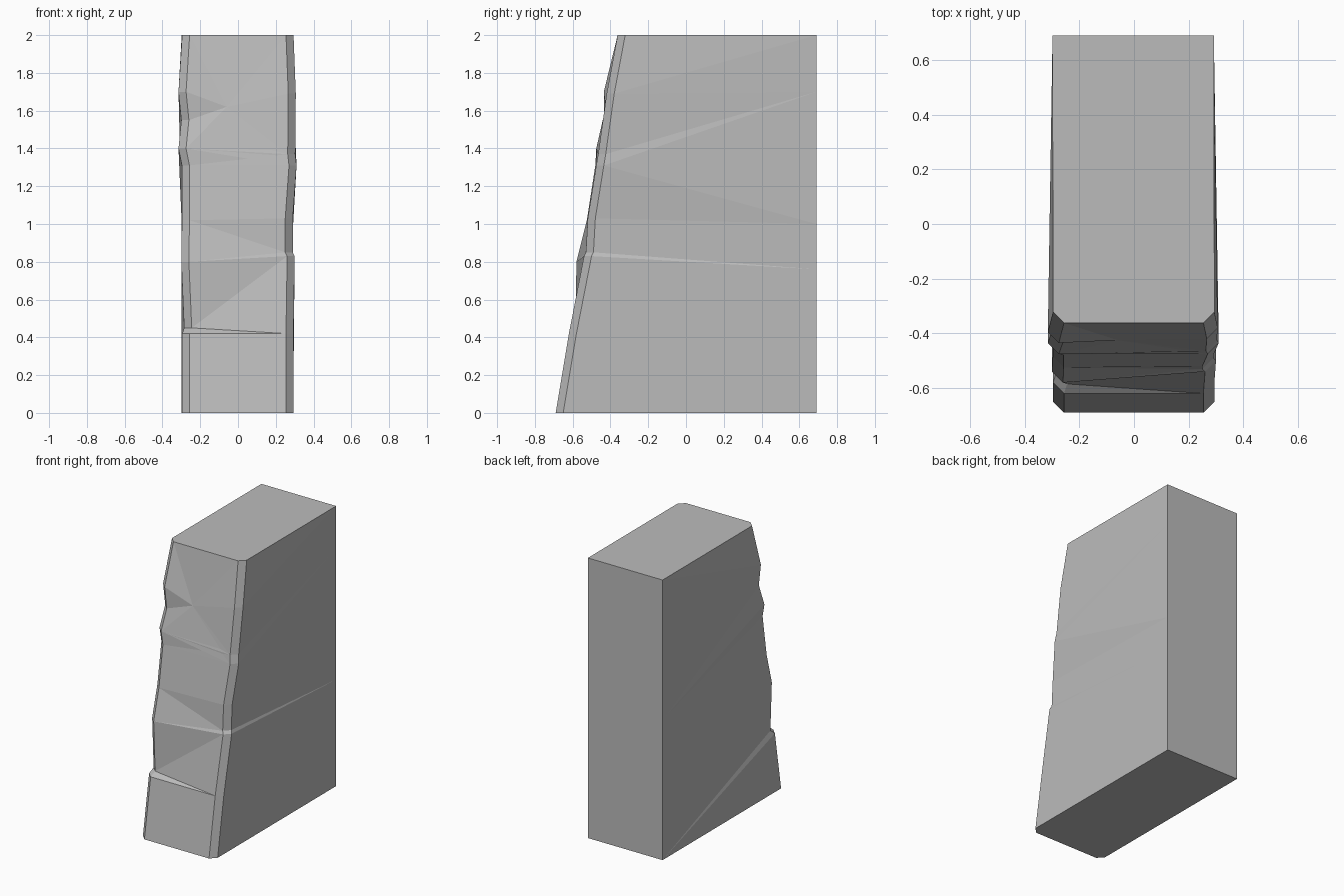
import bpy
import bmesh

default = bpy.data.objects.get("Cube")
if default:
    bpy.data.objects.remove(default, do_unlink=True)

CHAMFER = 0.04
BACK = 0.69

bm = bmesh.new()

# Weathered front edges, bottom to top: x, y, z
left_points = [
    (-0.256, -0.69, 0), (-0.256, -0.62, 0.42), (-0.245, -0.585, 0.45),
    (-0.26, -0.58, 0.8), (-0.257, -0.525, 1.02), (-0.257, -0.48, 1.31),
    (-0.275, -0.475, 1.4), (-0.26, -0.433, 1.55), (-0.275, -0.435, 1.7),
    (-0.256, -0.362, 2),
]
right_points = [
    (0.254, -0.69, 0), (0.254, -0.62, 0.42), (0.26, -0.54, 0.83),
    (0.25, -0.53, 0.85), (0.25, -0.52, 1.03), (0.27, -0.475, 1.31),
    (0.263, -0.465, 1.37), (0.266, -0.42, 1.69), (0.254, -0.362, 2),
]


def chain(points):
    return [bm.verts.new(p) for p in points]


def chamfer_chain(points, side):
    """Edge where the chamfer meets the side wall."""
    return chain([(x + side * CHAMFER, y + CHAMFER, z) for x, y, z in points])


def back_chain(x, levels):
    return chain([(x, BACK, z) for z in levels])


def zip_chains(a, b, steps):
    """Triangulate between two chains; each letter says which one climbs."""
    i = j = 0
    for step in steps:
        if step == "a":
            bm.faces.new((a[i], b[j], a[i + 1]))
            i += 1
        else:
            bm.faces.new((a[i], b[j], b[j + 1]))
            j += 1


left_front = chain(left_points)
right_front = chain(right_points)
left_side = chamfer_chain(left_points, -1)
right_side = chamfer_chain(right_points, 1)
left_back = back_chain(-0.298, (0, 1, 2))
right_back = back_chain(0.292, (0, 0.76, 1, 1.7, 2))

# Chamfer strips along both front edges
for inner, outer in ((left_front, left_side), (right_front, right_side)):
    for k in range(len(inner) - 1):
        bm.faces.new((inner[k], outer[k], outer[k + 1], inner[k + 1]))

# Chipped front face, then the dent near the top
zip_chains(left_front, right_front, "ababababbabaa")
dent = bm.verts.new((-0.06, -0.425, 1.62))
rim = left_front[6:] + right_front[:4:-1]
for k, vert in enumerate(rim):
    bm.faces.new((dent, vert, rim[(k + 1) % len(rim)]))

# Side walls with the long crack on one side
zip_chains(right_side, right_back, "aabaabababaa"[:5] + "babaaba")
zip_chains(left_side, left_back, "aaaabaaaaba")

# Back, bottom and top
bm.faces.new(left_back + right_back[::-1])
for end in (0, -1):
    bm.faces.new([c[end] for c in (left_back, left_side, left_front,
                                   right_front, right_side, right_back)])

bmesh.ops.recalc_face_normals(bm, faces=bm.faces)
mesh = bpy.data.meshes.new("stone_block")
bm.to_mesh(mesh)
bm.free()

# Plain grey stone
stone = bpy.data.materials.new("grey_stone")
stone.use_nodes = True
grey = (0.5, 0.5, 0.5, 1)
stone.diffuse_color = grey
stone.node_tree.nodes["Principled BSDF"].inputs["Base Color"].default_value = grey
mesh.materials.append(stone)

block = bpy.data.objects.new("stone_block", mesh)
bpy.context.scene.collection.objects.link(block)
